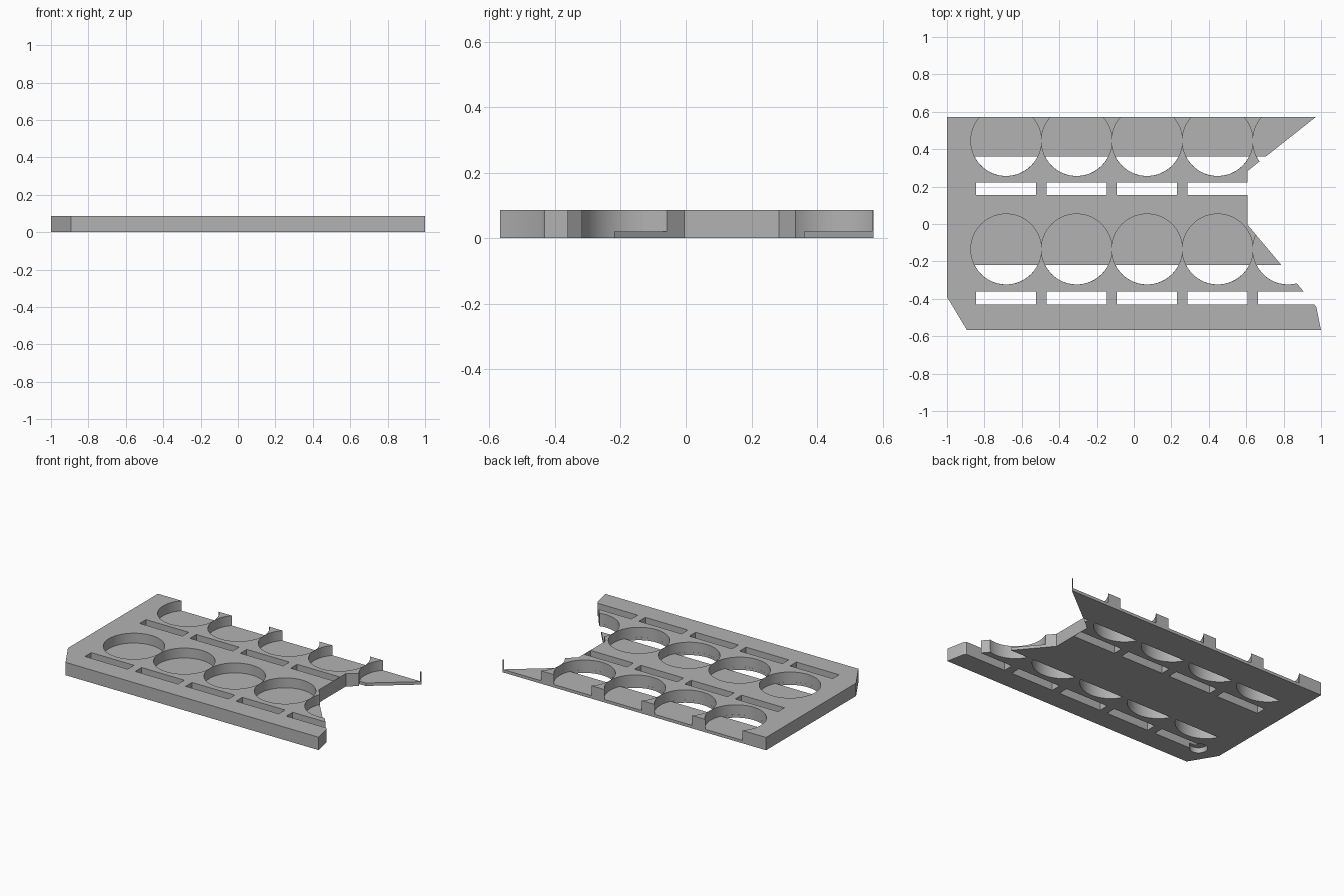
import bpy, bmesh
from math import sin, cos, pi, asin

cube = bpy.data.objects.get("Cube")
if cube:
    bpy.data.objects.remove(cube, do_unlink=True)

HEIGHT, FLOOR = 0.087, 0.02
PITCH, RADIUS = 0.377, 0.1885
FIRST_X = -0.684

grey = bpy.data.materials.new("plain grey")
grey.use_nodes = True
grey.diffuse_color = (0.45, 0.45, 0.45, 1)
grey.node_tree.nodes["Principled BSDF"].inputs["Base Color"].default_value = grey.diffuse_color


def prisms(name, outlines, z0, z1):
    """One object made of upright prisms, one for each outline."""
    bm = bmesh.new()
    for outline in outlines:
        low = [bm.verts.new((x, y, z0)) for x, y in outline]
        face = bm.faces.new(low)
        moved = bmesh.ops.extrude_face_region(bm, geom=[face])["geom"]
        verts = [v for v in moved if isinstance(v, bmesh.types.BMVert)]
        bmesh.ops.translate(bm, verts=verts, vec=(0, 0, z1 - z0))
    bmesh.ops.recalc_face_normals(bm, faces=bm.faces)
    mesh = bpy.data.meshes.new(name)
    bm.to_mesh(mesh)
    bm.free()
    mesh.materials.append(grey)
    obj = bpy.data.objects.new(name, mesh)
    bpy.context.collection.objects.link(obj)
    return obj


def arc(cx, cy, r, start=0.0, end=2 * pi, steps=72):
    closed = end - start > 6.28
    n = steps if closed else steps - 1
    return [(cx + r * cos(start + (end - start) * i / n),
             cy + r * sin(start + (end - start) * i / n)) for i in range(steps)]


def cut(target, cutter):
    cutter.hide_render = True
    mod = target.modifiers.new("cut", "BOOLEAN")
    mod.operation, mod.solver, mod.object = "DIFFERENCE", "EXACT", cutter
    bpy.context.view_layer.objects.active = target
    bpy.ops.object.modifier_apply(modifier=mod.name)
    bpy.data.objects.remove(cutter, do_unlink=True)


# Slab with a clipped corner and a broken-looking left end
tray = prisms("tray", [[
    (-1, 0.572), (-1, -0.39), (-0.893, -0.568), (1, -0.568), (0.975, -0.445),
    (0.965, -0.43), (0.608, -0.005), (0.608, 0.284), (0.972, 0.572)]], 0, HEIGHT)

# Round pockets, their open front segments, and the slots
pockets, openings, slots = [], [], []
for row_y, chord_y, slot_y in ((-0.135, -0.22, -0.43), (0.445, 0.36, 0.155)):
    for i in range(5):
        x = FIRST_X + i * PITCH
        pockets.append(arc(x, row_y, RADIUS))
        r = RADIUS - 0.0005
        tilt = asin((row_y - chord_y) / r)
        openings.append(arc(x, row_y, r, pi + tilt, 2 * pi - tilt, 48))
        slots.append([(x - 0.161, slot_y), (x + 0.159, slot_y),
                      (x + 0.159, slot_y + 0.068), (x - 0.161, slot_y + 0.068)])

cut(tray, prisms("pocket_cutter", pockets, FLOOR, 0.2))
cut(tray, prisms("opening_cutter", openings, -0.1, 0.05))
cut(tray, prisms("slot_cutter", slots, -0.1, 0.2))

# Blind round recess under the corner
cut(tray, prisms("recess_cutter", [arc(-0.845, -0.4, 0.055, steps=32)], -0.1, 0.035))

bpy.ops.object.select_all(action="DESELECT")
tray.select_set(True)
bpy.context.view_layer.objects.active = tray
bpy.ops.object.shade_smooth_by_angle(angle=pi / 6)
